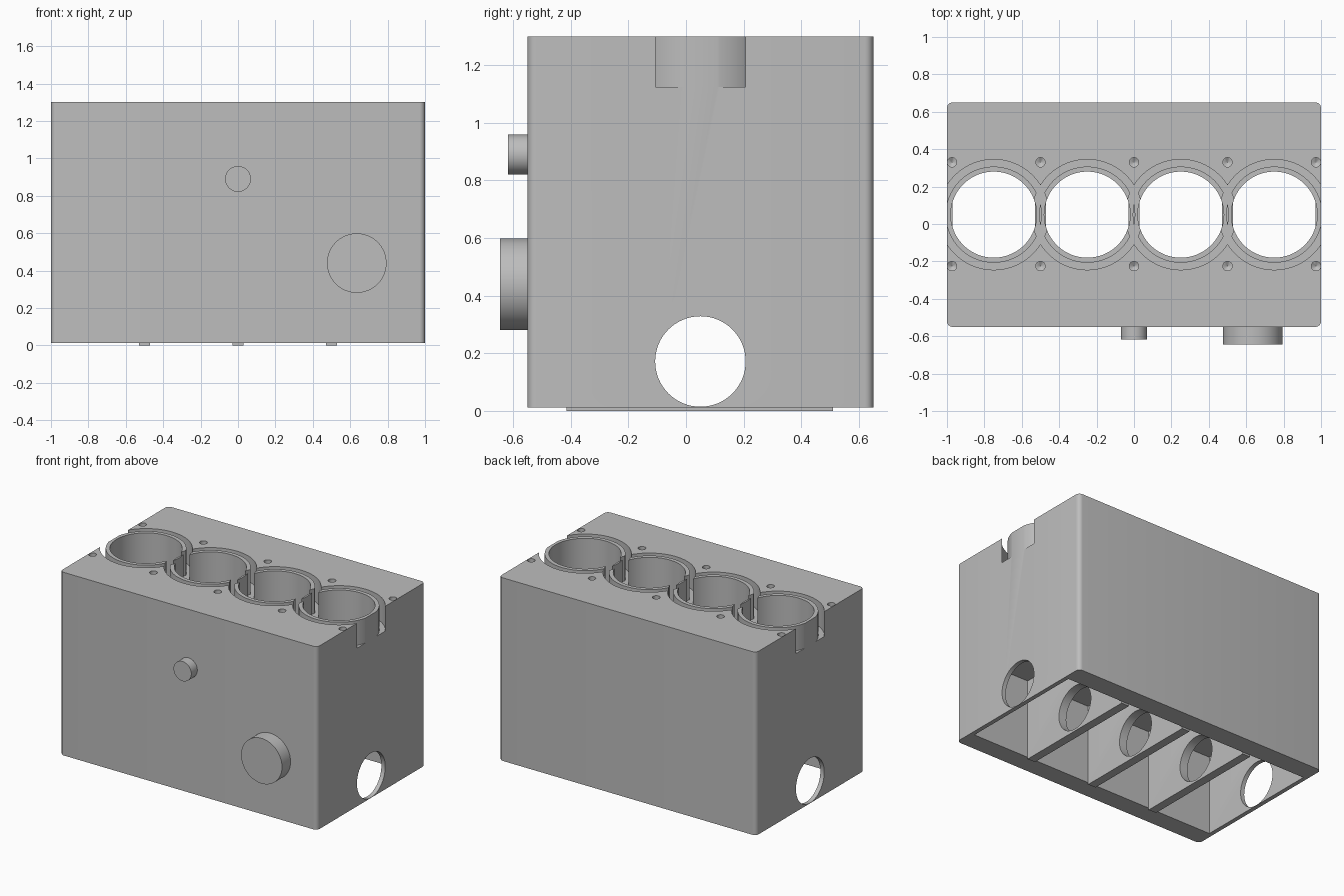
import bpy
import bmesh
import math
from mathutils import Matrix

if "Cube" in bpy.data.objects:
    bpy.data.objects.remove(bpy.data.objects["Cube"], do_unlink=True)

MID_Y = 0.05            # bore line
TOP = 1.30
RIM = 0.013             # underside of the outer walls
BORES = [-0.75, -0.25, 0.25, 0.75]

metal = bpy.data.materials.new("cast_grey")
metal.diffuse_color = (0.51, 0.51, 0.51, 1)
metal.use_nodes = True
metal.node_tree.nodes["Principled BSDF"].inputs["Base Color"].default_value = (0.51, 0.51, 0.51, 1)


def finish(name, bm):
    bmesh.ops.recalc_face_normals(bm, faces=bm.faces)
    mesh = bpy.data.meshes.new(name)
    bm.to_mesh(mesh)
    bm.free()
    mesh.materials.append(metal)
    obj = bpy.data.objects.new(name, mesh)
    bpy.context.collection.objects.link(obj)
    return obj


def box(bm, x0, x1, y0, y1, z0, z1):
    place = Matrix.Translation(((x0 + x1) / 2, (y0 + y1) / 2, (z0 + z1) / 2))
    size = Matrix.Diagonal((x1 - x0, y1 - y0, z1 - z0, 1))
    return bmesh.ops.create_cube(bm, size=1, matrix=place @ size)["verts"]


def rod(bm, centre, radius, length, axis="Z", tip=None, segments=64):
    turn = {"X": Matrix.Rotation(math.pi / 2, 4, "Y"),
            "Y": Matrix.Rotation(math.pi / 2, 4, "X"),
            "Z": Matrix.Identity(4)}[axis]
    bmesh.ops.create_cone(bm, cap_ends=True, segments=segments,
                          radius1=radius if tip is None else tip, radius2=radius,
                          depth=length, matrix=Matrix.Translation(centre) @ turn)


def ring(bm, x, inner, outer, z0, z1, segments=96):
    # Spin a rectangular section around the bore axis
    corners = [(inner, z0), (outer, z0), (outer, z1), (inner, z1)]
    loops = []
    for i in range(segments):
        a = 2 * math.pi * i / segments
        loops.append([bm.verts.new((x + r * math.cos(a), MID_Y + r * math.sin(a), z))
                      for r, z in corners])
    for i, here in enumerate(loops):
        there = loops[(i + 1) % segments]
        for k in range(4):
            n = (k + 1) % 4
            bm.faces.new((here[k], here[n], there[n], there[k]))


def cut(target, name, bm):
    cutter = finish(name, bm)
    cutter.hide_render = True
    mod = target.modifiers.new(name, "BOOLEAN")
    mod.operation = "DIFFERENCE"
    mod.solver = "EXACT"
    mod.object = cutter
    bpy.context.view_layer.objects.active = target
    bpy.ops.object.modifier_apply(modifier=mod.name)
    bpy.data.objects.remove(cutter, do_unlink=True)


# Block body with rounded upright edges
bm = bmesh.new()
box(bm, -1, 1, -0.55, 0.65, RIM, TOP)
upright = [e for e in bm.edges if abs(e.verts[0].co.z - e.verts[1].co.z) > 1]
bmesh.ops.bevel(bm, geom=upright, offset=0.03, segments=6, profile=0.5, affect="EDGES")
block = finish("engine_block", bm)

# Open crankcase bays, leaving webs between them
bm = bmesh.new()
for x in BORES:
    box(bm, x - 0.22, x + 0.22, -0.415, 0.51, -0.1, 0.57)
cut(block, "bay_cutter", bm)

# Cylinder bores
bm = bmesh.new()
for x in BORES:
    rod(bm, (x, MID_Y, 0.95), 0.23, 0.9, segments=96)
cut(block, "bore_cutter", bm)

# Coolant grooves around the liners, each cutting into its neighbour
for x in BORES:
    bm = bmesh.new()
    ring(bm, x, 0.257, 0.295, 1.125, 1.4)
    cut(block, "groove_cutter", bm)

# Crankshaft tunnel
bm = bmesh.new()
rod(bm, (0, MID_Y, 0.172), 0.157, 2.4, "X")
cut(block, "tunnel_cutter", bm)

# Head bolt holes with drilled tips
for part, z, length, tip in (("shank", 1.25, 0.2, None), ("tip", 1.1425, 0.015, 0.001)):
    bm = bmesh.new()
    for x in (-0.973, -0.5, 0, 0.5, 0.973):
        for y in (-0.225, 0.33):
            rod(bm, (x, y, z), 0.025, length, tip=tip, segments=24)
    cut(block, "bolt_hole_" + part, bm)

# Web feet reaching slightly below the walls
bm = bmesh.new()
for x in (-0.5, 0, 0.5):
    box(bm, x - 0.03, x + 0.03, -0.415, 0.51, 0, RIM)
feet = finish("web_feet", bm)

# Round bosses on the front wall
bm = bmesh.new()
rod(bm, (0, -0.578, 0.89), 0.069, 0.078, "Y")
small_boss = finish("small_front_boss", bm)
bm = bmesh.new()
rod(bm, (0.635, -0.5925, 0.44), 0.159, 0.105, "Y")
large_boss = finish("large_front_boss", bm)

# Smooth round walls, crisp edges
bpy.ops.object.select_all(action="DESELECT")
for obj in (block, small_boss, large_boss):
    obj.select_set(True)
bpy.context.view_layer.objects.active = block
bpy.ops.object.shade_smooth_by_angle(angle=math.radians(30))
